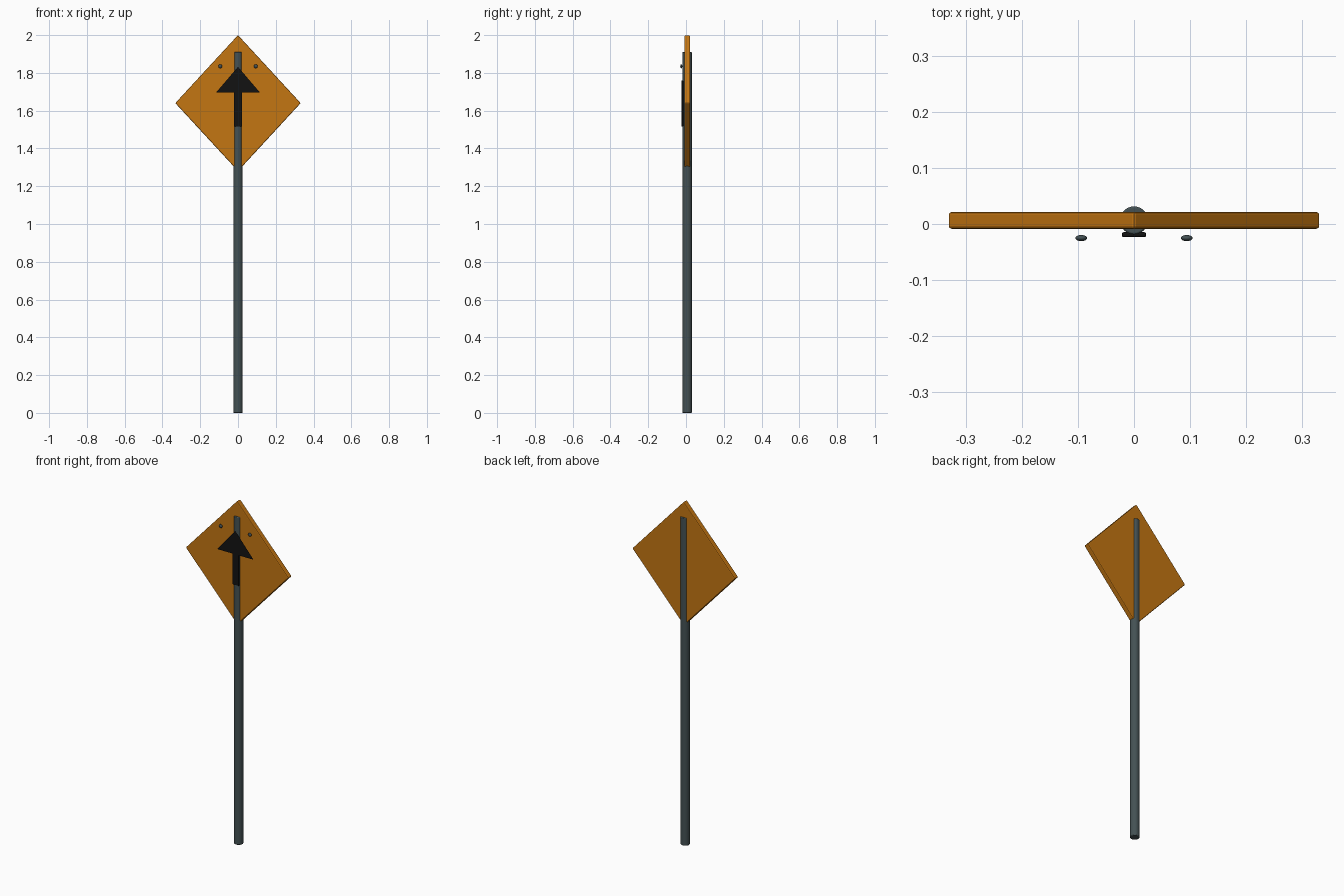
import bpy, bmesh, math
from mathutils import Matrix

if "Cube" in bpy.data.objects:
    bpy.data.objects.remove(bpy.data.objects["Cube"])


def material(name, rgb):
    m = bpy.data.materials.new(name)
    m.diffuse_color = (*rgb, 1.0)
    m.use_nodes = True
    m.node_tree.nodes["Principled BSDF"].inputs["Base Color"].default_value = m.diffuse_color
    return m


ORANGE = material("sign orange", (0.55, 0.18, 0.006))
GREY = material("dark steel", (0.058, 0.083, 0.088))
BLACK = material("arrow black", (0.006, 0.006, 0.006))


def finish(name, bm, mat, bevel=0.0, smooth=False):
    bmesh.ops.recalc_face_normals(bm, faces=bm.faces)
    me = bpy.data.meshes.new(name)
    bm.to_mesh(me)
    bm.free()
    me.materials.append(mat)
    ob = bpy.data.objects.new(name, me)
    bpy.context.collection.objects.link(ob)
    if bevel:
        mod = ob.modifiers.new("bevel", 'BEVEL')
        mod.width, mod.segments = bevel, 2
        mod.limit_method = 'ANGLE'
        mod.angle_limit = math.radians(40)
    if smooth:
        bpy.ops.object.select_all(action='DESELECT')
        ob.select_set(True)
        bpy.context.view_layer.objects.active = ob
        bpy.ops.object.shade_smooth_by_angle(angle=math.radians(35))
    return ob


def plate(name, outline, y0, y1, mat, bevel):
    """Extrude an x/z outline from y0 to y1."""
    bm = bmesh.new()
    face = bm.faces.new([bm.verts.new((x, y0, z)) for x, z in outline])
    ext = bmesh.ops.extrude_face_region(bm, geom=[face])
    verts = [v for v in ext["geom"] if isinstance(v, bmesh.types.BMVert)]
    bmesh.ops.translate(bm, verts=verts, vec=(0, y1 - y0, 0))
    return finish(name, bm, mat, bevel)


# Round post, slightly behind the sign's front plane
bm = bmesh.new()
bmesh.ops.create_cone(bm, cap_ends=True, segments=24, radius1=0.025, radius2=0.025,
                      depth=1.91, matrix=Matrix.Translation((0, 0.0065, 0.955)))
finish("post", bm, GREY, 0.003, True)

# Diamond sign board
plate("sign_board", [(0, 1.28), (0.332, 1.64), (0, 2.0), (-0.332, 1.64)],
      -0.0085, 0.0215, ORANGE, 0.005)

# Arrow shaft
plate("arrow_shaft", [(-0.0215, 1.515), (0.0215, 1.515), (0.0215, 1.76), (-0.0215, 1.76)],
      -0.0235, -0.0145, BLACK, 0.003)

# Arrow head, a paper-thin triangle
bm = bmesh.new()
bm.faces.new([bm.verts.new((x, -0.0245, z))
              for x, z in [(-0.117, 1.695), (0.117, 1.695), (0, 1.832)]])
for f in bm.faces:
    f.normal_update()
head = finish("arrow_head", bm, BLACK)
if head.data.polygons[0].normal.y > 0:
    head.data.flip_normals()

# Flattened bolt heads
for side, x in (("left", -0.094), ("right", 0.094)):
    bm = bmesh.new()
    bmesh.ops.create_uvsphere(
        bm, u_segments=16, v_segments=10, radius=1.0,
        matrix=Matrix.Translation((x, -0.025, 1.835)) @ Matrix.Diagonal((0.0105, 0.0055, 0.0105, 1)))
    finish("bolt_" + side, bm, GREY, 0, True)
